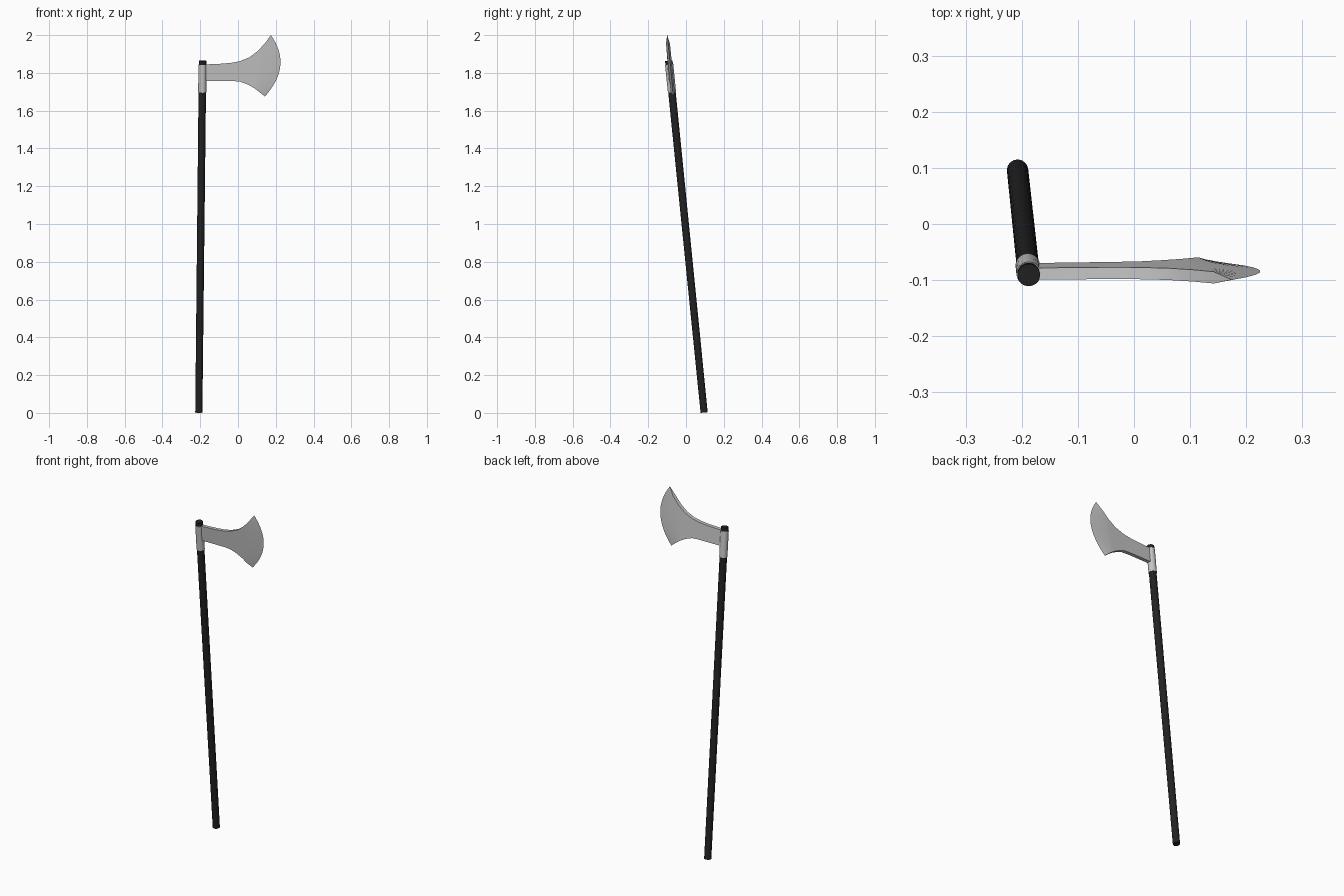
import bpy, bmesh, math
from mathutils import Vector

if "Cube" in bpy.data.objects:
    bpy.data.objects.remove(bpy.data.objects["Cube"])


def material(name, value):
    m = bpy.data.materials.new(name)
    m.diffuse_color = (value, value, value, 1)
    m.use_nodes = True
    m.node_tree.nodes["Principled BSDF"].inputs["Base Color"].default_value = m.diffuse_color
    return m


STEEL = material("light_steel", 0.56)
DARK = material("dark_shaft", 0.016)

# Leaning shaft axis
BOTTOM = Vector((-0.2075, 0.096, 0.002))
TOP = Vector((-0.1875, -0.091, 1.864))


def on_axis(z):
    return BOTTOM.lerp(TOP, (z - BOTTOM.z) / (TOP.z - BOTTOM.z))


def finish(name, bm, mat):
    bmesh.ops.recalc_face_normals(bm, faces=bm.faces)
    me = bpy.data.meshes.new(name)
    bm.to_mesh(me)
    bm.free()
    me.materials.append(mat)
    ob = bpy.data.objects.new(name, me)
    bpy.context.collection.objects.link(ob)
    bpy.ops.object.select_all(action='DESELECT')
    ob.select_set(True)
    bpy.context.view_layer.objects.active = ob
    bpy.ops.object.shade_smooth_by_angle(angle=math.radians(30))
    return ob


def rod(name, z0, z1, r0, r1, mat):
    a, b = on_axis(z0), on_axis(z1)
    bm = bmesh.new()
    bmesh.ops.create_cone(bm, cap_ends=True, segments=24, radius1=r0,
                          radius2=r1, depth=(b - a).length)
    rot = (b - a).to_track_quat('Z', 'Y')
    for v in bm.verts:
        v.co = rot @ v.co + (a + b) / 2
    finish(name, bm, mat)


rod("shaft", BOTTOM.z, TOP.z, 0.019, 0.0200, DARK)
rod("socket", 1.697, 1.844, 0.0218, 0.0218, STEEL)

# Blade: columns from socket to cutting edge, upper and lower outline (x, z)
upper = [(-0.19, 1.844), (-0.08, 1.849), (-0.03, 1.854), (0.01, 1.862),
         (0.06, 1.882), (0.105, 1.916), (0.142, 1.956), (0.174, 2.0)]
lower = [(-0.19, 1.757), (-0.08, 1.757), (-0.03, 1.757), (0.01, 1.754),
         (0.05, 1.739), (0.085, 1.720), (0.115, 1.697), (0.142, 1.675)]
ROWS = 16
HALF = 0.0105


def blade_point(i, j, side):
    t = j / ROWS
    x = upper[i][0] * (1 - t) + lower[i][0] * t
    z = upper[i][1] * (1 - t) + lower[i][1] * t
    edge = i == len(upper) - 1
    if edge:                                  # curved cutting edge
        x += 0.066 * 4 * t * (1 - t)
    y = on_axis(z).y + 0.0143 * (x + 0.19)    # lean and slight turn
    return (x, y + side * (0 if edge else HALF), z)


bm = bmesh.new()
cols = len(upper)
grids = [[[bm.verts.new(blade_point(i, j, s)) for j in range(ROWS + 1)]
          for i in range(cols)] for s in (-1, 1)]
for g in grids:
    for i in range(cols - 1):
        for j in range(ROWS):
            bm.faces.new((g[i][j], g[i + 1][j], g[i + 1][j + 1], g[i][j + 1]))
f, b = grids
for j in (0, ROWS):                           # upper and lower rims
    for i in range(cols - 1):
        bm.faces.new((f[i][j], f[i + 1][j], b[i + 1][j], b[i][j]))
for j in range(ROWS):                         # end inside the socket
    bm.faces.new((f[0][j], f[0][j + 1], b[0][j + 1], b[0][j]))
bmesh.ops.remove_doubles(bm, verts=bm.verts, dist=0.0001)
finish("axe_blade", bm, STEEL)
